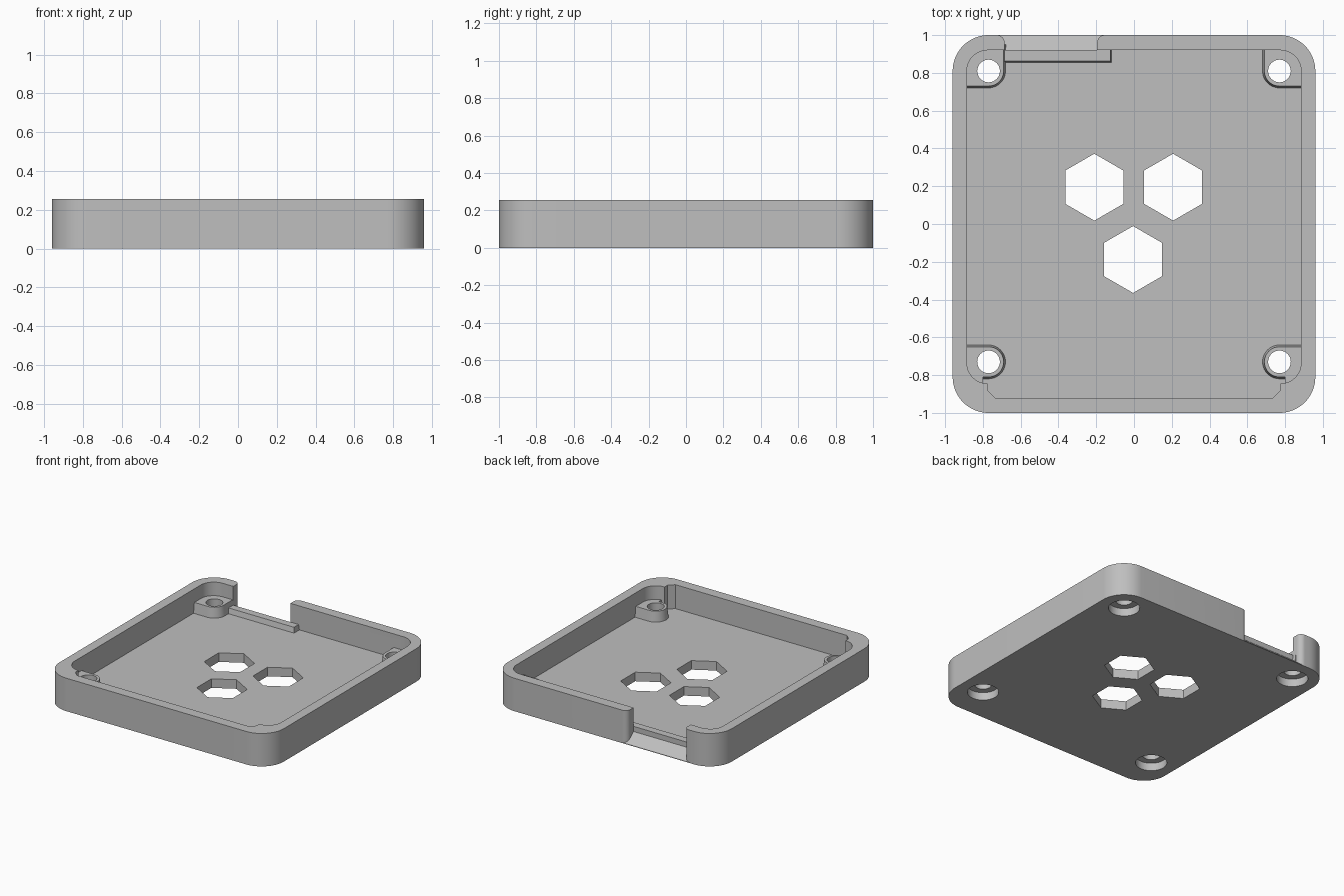
import bpy, bmesh, math

if "Cube" in bpy.data.objects:
    bpy.data.objects.remove(bpy.data.objects["Cube"])

grey = bpy.data.materials.new("plain grey")
grey.diffuse_color = (0.52, 0.52, 0.52, 1)
grey.use_nodes = True
grey.node_tree.nodes["Principled BSDF"].inputs["Base Color"].default_value = grey.diffuse_color


def arc(cx, cy, r, a0, a1, n=12):
    return [(cx + r * math.cos(math.radians(a0 + (a1 - a0) * i / n)),
             cy + r * math.sin(math.radians(a0 + (a1 - a0) * i / n))) for i in range(n + 1)]


def prism(name, low, z0, z1, high=None):
    """Solid between two outlines; z0 may be a function of y for a sloped base."""
    bm = bmesh.new()
    base = z0 if callable(z0) else (lambda y: z0)
    a = [bm.verts.new((x, y, base(y))) for x, y in low]
    b = [bm.verts.new((x, y, z1)) for x, y in (high or low)]
    n = len(a)
    bm.faces.new(a[::-1])
    bm.faces.new(b)
    for i in range(n):
        j = (i + 1) % n
        bm.faces.new((a[i], a[j], b[j], b[i]))
    bmesh.ops.recalc_face_normals(bm, faces=bm.faces)
    mesh = bpy.data.meshes.new(name)
    bm.to_mesh(mesh)
    bm.free()
    mesh.materials.append(grey)
    ob = bpy.data.objects.new(name, mesh)
    bpy.context.collection.objects.link(ob)
    return ob


def combine(target, tool, operation):
    mod = target.modifiers.new(operation, 'BOOLEAN')
    mod.operation, mod.object, mod.solver = operation, tool, 'EXACT'
    bpy.context.view_layer.objects.active = target
    bpy.ops.object.modifier_apply(modifier=mod.name)
    bpy.data.objects.remove(tool)


def mirrored(points, s):
    return points if s < 0 else [(-x, y) for x, y in points][::-1]


FLOOR, TOP, POST = 0.07, 0.255, 0.15

# Outer shell with rounded corners
W, R = 0.96, 0.19
tray = prism("case_tray", arc(W - R, 1 - R, R, 0, 90, 20) + arc(R - W, 1 - R, R, 90, 180, 20)
             + arc(R - W, R - 1, R, 180, 270, 20) + arc(W - R, R - 1, R, 270, 360, 20), 0, TOP)

# Cavity, with a deeper recess along the front wall
left = arc(-0.775, 0.81, 0.11, 90, 180) + arc(-0.775, -0.735, 0.11, 180, 270) \
    + [(-0.775, -0.88), (-0.735, -0.92)]
combine(tray, prism("cavity", left + mirrored(left, 1), FLOOR, 0.4), 'DIFFERENCE')

# Opening in the back wall: rounded ends and a sloped sill
opening = [(-0.685, 0.915)] + arc(-0.725, 0.96, 0.04, 0, 90, 8) + [(-0.725, 1.05), (-0.155, 1.05)] \
    + arc(-0.155, 0.96, 0.04, 90, 180, 8) + [(-0.195, 0.915)]
combine(tray, prism("opening", opening, lambda y: 0.004 + (1 - y) * 0.825, 0.4), 'DIFFERENCE')

# Low rail behind the opening
combine(tray, prism("rail", [(-0.72, 0.85), (-0.115, 0.85), (-0.115, 0.92), (-0.72, 0.92)], 0.05, 0.11,
                    [(-0.72, 0.863), (-0.125, 0.863), (-0.125, 0.92), (-0.72, 0.92)]), 'UNION')


def post_outline(back, r):
    cx = -0.77
    if back:
        return [(-0.92, 0.81 - r)] + arc(cx, 0.81, r, 270, 360) + [(cx + r, 0.95), (-0.82, 0.95), (-0.92, 0.85)]
    return [(-0.92, -0.87), (-0.80, -0.87), (-0.80, -0.73 - r)] \
        + arc(cx, -0.73, r, 270, 450, 20) + [(-0.92, -0.73 + r)]


# Four corner posts with screw holes and counterbores underneath
for s in (-1, 1):
    for back, cy in ((True, 0.81), (False, -0.73)):
        combine(tray, prism("post", mirrored(post_outline(back, 0.092), s), 0.05, POST,
                            mirrored(post_outline(back, 0.08), s)), 'UNION')
        combine(tray, prism("screw_hole", arc(0.77 * s, cy, 0.06, 0, 348.75, 31), -0.1, 0.4), 'DIFFERENCE')
        combine(tray, prism("counterbore", arc(0.77 * s, cy, 0.11, 0, 348.75, 31), -0.1, 0.06), 'DIFFERENCE')

# Three hexagonal openings in the floor
for cx, cy in ((-0.21, 0.195), (0.207, 0.195), (-0.005, -0.188)):
    combine(tray, prism("hexagon", arc(cx, cy, 0.177, 30, 330, 5), -0.1, 0.4), 'DIFFERENCE')

bpy.ops.object.select_all(action='DESELECT')
tray.select_set(True)
bpy.context.view_layer.objects.active = tray
bpy.ops.object.shade_smooth_by_angle(angle=math.radians(30))
